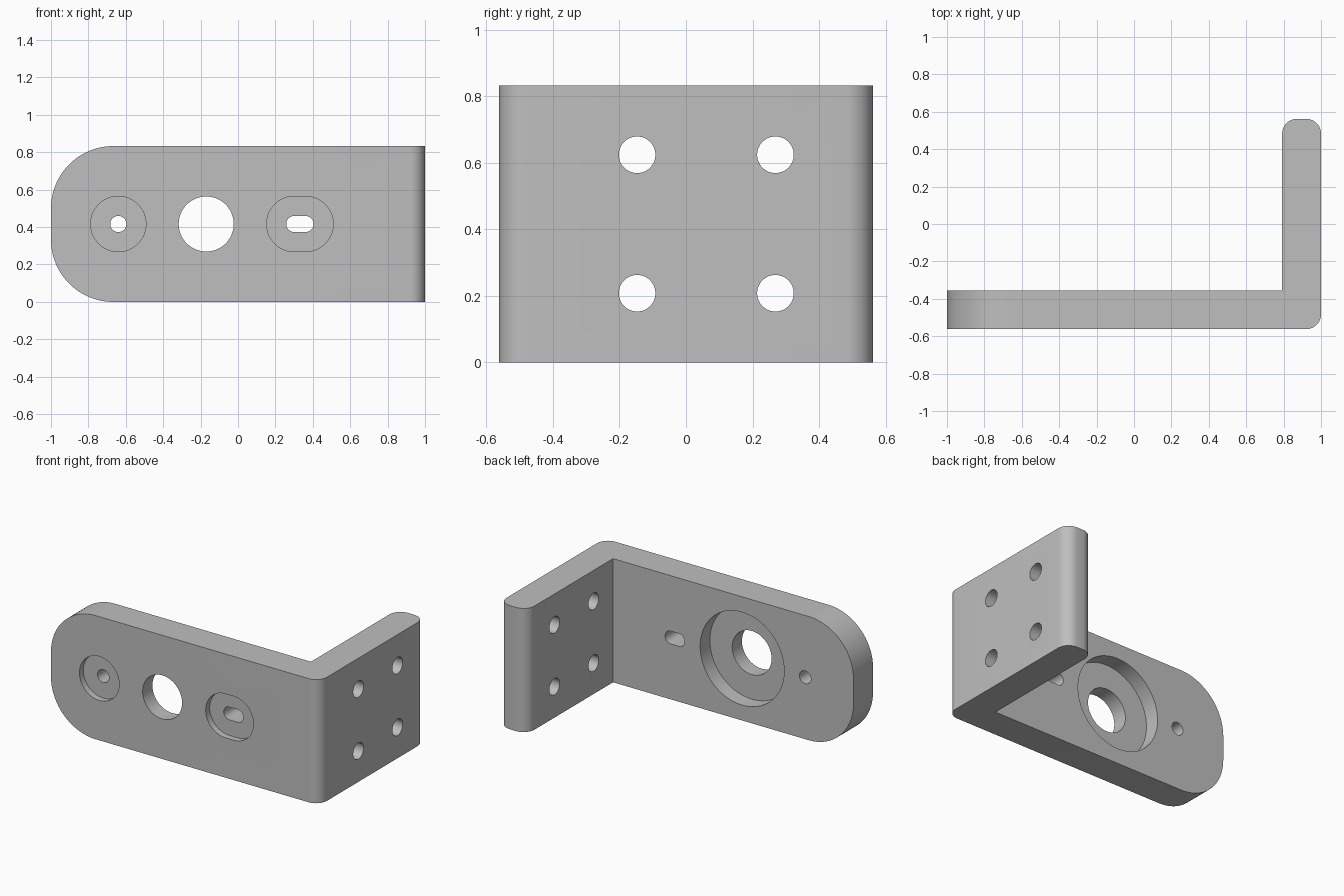
import bpy, bmesh, math
from mathutils import Vector

cube = bpy.data.objects.get("Cube")
if cube:
    bpy.data.objects.remove(cube)

HX, HY, H, T = 1.0, 0.5625, 0.833, 0.208   # half length, half depth, height, thickness
MID = H / 2
INNER = -HY + T                            # back face of the plate

metal = bpy.data.materials.new("light_grey_metal")
metal.use_nodes = True
GREY = (0.52, 0.52, 0.52, 1)
metal.diffuse_color = GREY
metal.node_tree.nodes["Principled BSDF"].inputs["Base Color"].default_value = GREY


def prism(name, points, direction):
    """Extrude a closed loop of points along a direction."""
    bm = bmesh.new()
    face = bm.faces.new([bm.verts.new(p) for p in points])
    ext = bmesh.ops.extrude_face_region(bm, geom=[face])["geom"]
    bmesh.ops.translate(bm, vec=Vector(direction),
                        verts=[g for g in ext if isinstance(g, bmesh.types.BMVert)])
    bmesh.ops.recalc_face_normals(bm, faces=bm.faces)
    mesh = bpy.data.meshes.new(name)
    bm.to_mesh(mesh)
    bm.free()
    mesh.materials.append(metal)
    obj = bpy.data.objects.new(name, mesh)
    bpy.context.collection.objects.link(obj)
    return obj


# L-shaped body
profile = [(-HX, -HY), (HX, -HY), (HX, HY), (HX - T, HY), (HX - T, INNER), (-HX, INNER)]
bracket = prism("angle_bracket", [(x, y, 0) for x, y in profile], (0, 0, H))


def round_edges(obj, rule, radius, segments):
    """Round every edge whose midpoint and direction satisfy the rule."""
    bm = bmesh.new()
    bm.from_mesh(obj.data)
    picked = []
    for e in bm.edges:
        a, b = e.verts[0].co, e.verts[1].co
        if rule((a + b) / 2, (b - a).normalized()):
            picked.append(e)
    bmesh.ops.bevel(bm, geom=picked, offset=radius, offset_type='OFFSET',
                    segments=segments, profile=0.5, affect='EDGES')
    bm.to_mesh(obj.data)
    bm.free()


# Rounded outer bend and flange tip, then the broad rounded plate end
round_edges(bracket, lambda m, d: abs(d.z) > 0.9 and m.x > 0
            and (m.y > 0 or m.x > HX - 0.01), 0.08, 10)
round_edges(bracket, lambda m, d: abs(d.y) > 0.9 and m.x < -HX + 0.01, 0.333, 24)


def cut(center, radius, axis, start, end, stretch=0.0):
    """Cut a round or slotted pocket along y (plate) or x (flange)."""
    points = []
    count = 64
    for i in range(count):
        a = 2 * math.pi * (i + 0.5) / count
        u = center[0] + radius * math.cos(a) + math.copysign(stretch, math.cos(a))
        v = center[1] + radius * math.sin(a)
        points.append((u, start, v) if axis == 'y' else (start, u, v))
    depth = end - start
    cutter = prism("cutter", points, (0, depth, 0) if axis == 'y' else (depth, 0, 0))
    cutter.hide_render = True
    mod = bracket.modifiers.new("cut", 'BOOLEAN')
    mod.operation, mod.solver, mod.object = 'DIFFERENCE', 'EXACT', cutter
    bpy.context.view_layer.objects.active = bracket
    bpy.ops.object.modifier_apply(modifier=mod.name)
    bpy.data.objects.remove(cutter)


FRONT, BACK = -HY - 0.1, INNER + 0.1
# Main bore with a wide counterbore at the back
cut((-0.17, MID), 0.147, 'y', FRONT, BACK)
cut((-0.17, MID), 0.313, 'y', INNER - 0.104, BACK)
# Round screw hole and slot, each with a shallow front recess
for x, stretch in ((-0.64, 0.0), (0.331, 0.03)):
    cut((x, MID), 0.148, 'y', FRONT, -HY + 0.042, stretch)
    cut((x, MID), 0.043, 'y', FRONT, BACK, stretch)
# Four mounting holes in the flange
for y in (-0.147, 0.269):
    for z in (H / 4, H * 3 / 4):
        cut((y, z), 0.055, 'x', HX - T - 0.1, HX + 0.1)

# Smooth the curved walls and keep the edges sharp
bpy.ops.object.select_all(action='DESELECT')
bracket.select_set(True)
bpy.context.view_layer.objects.active = bracket
bpy.ops.object.shade_smooth_by_angle(angle=math.radians(30))
